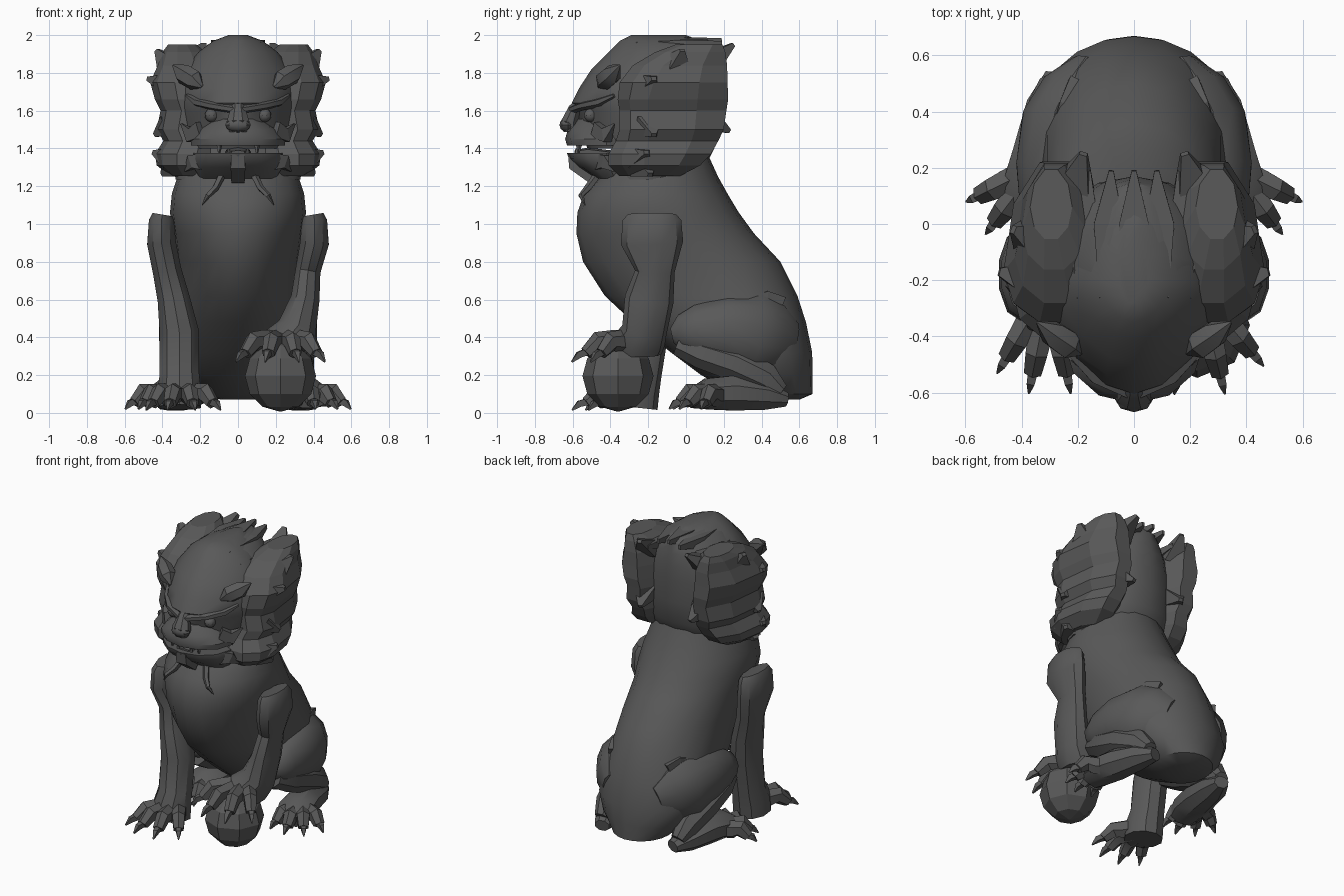
import bpy, bmesh, math
from mathutils import Vector

stone = bpy.data.materials.new("dark stone")
stone.diffuse_color = (0.1, 0.1, 0.1, 1)
Y, Z = Vector((0, 1, 0)), Vector((0, 0, 1))


def loft(name, rings, flat=False):
    """Skin a list of equal point rings and cap both ends."""
    bm = bmesh.new()
    vr = [[bm.verts.new(p) for p in r] for r in rings]
    n = len(vr[0])
    for a, b in zip(vr, vr[1:]):
        for i in range(n):
            j = (i + 1) % n
            bm.faces.new((a[i], a[j], b[j], b[i]))
    bm.faces.new(vr[0])
    bm.faces.new(vr[-1])
    bmesh.ops.recalc_face_normals(bm, faces=bm.faces)
    me = bpy.data.meshes.new(name)
    bm.to_mesh(me)
    bm.free()
    me.materials.append(stone)
    ob = bpy.data.objects.new(name, me)
    bpy.context.collection.objects.link(ob)
    ob["flat"] = flat
    return ob


def egg(z, yf, yc, yb, w, n=20, power=1.0, x0=0.0):
    """Horizontal ring: front y, widest y, back y, half width; power > 1 points the front."""
    pts = []
    for i in range(n):
        t = 2 * math.pi * i / n
        c, s = math.cos(t), math.sin(t)
        p = power if s < 0 else 1
        x = w * math.copysign(abs(c) ** p, c)
        s = math.copysign(abs(s) ** p, s)
        pts.append((x0 + x, yc + s * ((yb - yc) if s > 0 else (yc - yf)), z))
    return pts


def tube(name, path, n=8, ref=Z, sx=1, flat=False):
    """Tube along (x, y, z, side radius, other radius) points."""
    c = [Vector((p[0] * sx, p[1], p[2])) for p in path]
    rings = []
    for i, p in enumerate(path):
        t = (c[min(i + 1, len(c) - 1)] - c[max(i - 1, 0)]).normalized()
        u = ref.cross(t).normalized()
        v = t.cross(u)
        rings.append([c[i] + u * p[3] * math.cos(a) + v * p[4] * math.sin(a)
                      for a in (2 * math.pi * (k + .5) / n for k in range(n))])
    return loft(name, rings, flat)


def ball(name, loc, r, scale=(1, 1, 1), seg=8, rings=6, flat=False):
    rr = [[(loc[0] + scale[0] * r * math.sin(b) * math.cos(2 * math.pi * k / seg),
            loc[1] + scale[1] * r * math.sin(b) * math.sin(2 * math.pi * k / seg),
            loc[2] - scale[2] * r * math.cos(b)) for k in range(seg)]
          for b in (max(.03, min(math.pi - .03, math.pi * i / rings)) for i in range(rings + 1))]
    return loft(name, rr, flat)


def paw(name, hub, angles, reach, drop, sx=1):
    """Four knuckled, clawed toes fanned round a hub; angle 0 faces front."""
    x, y, z = hub
    for a, k in zip(angles, (.93, 1, 1, .93)):
        dx, dy = math.sin(math.radians(a)), -math.cos(math.radians(a))
        at = lambda f, h, w, e: (x + dx * reach * k * f, y + dy * reach * k * f, z + h, w, e)
        tube(name + "_toe", [at(.15, .01, .055, .06), at(.45, .015 + drop * .15, .05, .06),
                             at(.62, .025 + drop * .35, .045, .055),
                             at(.8, -.02 + drop * .7, .036, .035)], 6, sx=sx)
        tube(name + "_claw", [at(.76, -.01 + drop * .65, .026, .026),
                              at(.9, -.02 + drop * .85, .02, .024),
                              at(1, -.05 + drop, .004, .006)], 4, sx=sx, flat=True)


# Torso, from the rump to the neck
loft("body", [egg(*r) for r in [
    (.07, .36, .50, .60, .09), (.10, .27, .46, .67, .19), (.20, .08, .42, .67, .29),
    (.32, -.08, .38, .668, .345), (.48, -.28, .30, .635, .345), (.62, -.43, .20, .59, .325),
    (.80, -.545, .05, .50, .325), (.95, -.58, -.10, .36, .345), (1.06, -.575, -.15, .28, .36),
    (1.16, -.54, -.17, .22, .35), (1.25, -.46, -.17, .17, .32), (1.36, -.38, -.15, .12, .28)]])

# Straight front leg and its paw
tube("straight_front_leg", [
    (-.40, -.18, 1.05, .055, .13), (-.405, -.18, 1.02, .07, .155), (-.405, -.18, .90, .08, .165),
    (-.375, -.17, .75, .08, .11), (-.34, -.19, .60, .09, .125), (-.31, -.21, .42, .11, .115),
    (-.31, -.24, .20, .11, .11), (-.31, -.27, .12, .12, .13), (-.31, -.28, .03, .12, .13)], 10, Y)
paw("straight_paw", (-.30, -.22, .085), (-31, -11, 11, 35), .39, -.02)

# Raised front leg, paw and stone ball
tube("raised_front_leg", [
    (.40, -.18, 1.05, .055, .13), (.405, -.18, 1.02, .07, .155), (.405, -.18, .90, .08, .165),
    (.37, -.165, .75, .07, .105), (.355, -.195, .60, .08, .13), (.31, -.22, .44, .11, .12),
    (.26, -.25, .38, .13, .14), (.25, -.25, .31, .11, .12)], 10, Y)
paw("raised_paw", (.23, -.23, .37), (-42, -13, 14, 40), .385, -.05)
ball("stone_ball", (.225, -.36, .195), .188, seg=8, rings=6, flat=True)

for s in (-1, 1):
    # Hind leg: thigh, shin, foot
    tube("thigh", [(.17, .56, .36, .06, .12), (.21, .47, .39, .125, .19), (.25, .36, .41, .155, .22),
                   (.28, .20, .435, .145, .185), (.29, .05, .43, .12, .145),
                   (.29, -.03, .42, .09, .10), (.29, -.075, .41, .03, .04)], 12, sx=s)
    tube("shin", [(.29, -.04, .37, .07, .07), (.30, .08, .32, .10, .09), (.31, .26, .26, .10, .10),
                  (.30, .42, .18, .08, .09), (.29, .50, .11, .05, .05)], 8, sx=s)
    tube("hind_foot", [(.27, .53, .07, .05, .04), (.30, .42, .09, .09, .08), (.33, .25, .105, .11, .10),
                       (.36, .12, .10, .12, .09), (.38, .02, .07, .10, .05)], 8, sx=s)
    paw("hind_paw", (.35, .2, .08), (-12, 12, 37, 64), .295, -.01, s)
    tube("hip_lock", [(.20, .50, .58, .05, .05), (.24, .42, .62, .04, .035), (.29, .33, .61, .004, .004)],
         4, sx=s, flat=True)

# Mane core and wedge-shaped skull
loft("mane", [egg(*r, 16) for r in [
    (1.235, -.42, -.20, .04, .33), (1.30, -.40, -.18, .10, .34), (1.40, -.36, -.15, .15, .34),
    (1.55, -.34, -.14, .17, .33), (1.70, -.36, -.14, .17, .33), (1.80, -.36, -.14, .17, .29),
    (1.88, -.36, -.14, .16, .24), (1.95, -.34, -.12, .15, .16), (1.98, -.30, -.1, .12, .09)]])
loft("skull", [egg(*r, 16, 1.2) for r in [
    (1.40, -.52, -.25, .0, .27), (1.50, -.57, -.25, .0, .29), (1.60, -.57, -.25, .0, .31),
    (1.64, -.605, -.25, .0, .31), (1.72, -.565, -.25, .0, .31), (1.82, -.50, -.2, .05, .28),
    (1.91, -.41, -.2, .08, .21), (1.97, -.35, -.2, .08, .13), (2.0, -.29, -.2, .0, .05)]])

# Crown ridges running backwards over the head
for x, z in ((0, 1.95), (-.09, 1.935), (.09, 1.935), (-.18, 1.87), (.18, 1.87)):
    tube("crown_lock", [(x * .6, -.42, z - .11, .02, .02), (x * .9, -.25, z, .06, .04),
                        (x, 0, z, .075, .055), (x * .9, .19, z + .02, .012, .02)], 4, flat=True)

for s in (-1, 1):
    # Side mane: one full faceted lobe with a stepped, jagged outline
    # rows: height, front, widest, back, inner x, outer x
    loft("side_mane", [egg(z, yf, yc, yb, (xo - xi) / 2, 10, 1, s * (xo + xi) / 2)
                       for z, yf, yc, yb, xi, xo in [
        (1.255, -.36, -.22, -.02, .16, .36), (1.31, -.42, -.22, .09, .12, .43),
        (1.37, -.42, -.22, .15, .10, .44), (1.44, -.38, -.20, .19, .10, .395),
        (1.50, -.36, -.20, .22, .10, .43), (1.60, -.36, -.20, .235, .09, .41),
        (1.66, -.37, -.20, .245, .09, .44), (1.75, -.36, -.17, .24, .09, .465),
        (1.84, -.29, -.12, .235, .12, .425), (1.91, -.17, -.02, .22, .17, .40),
        (1.95, -.06, .06, .20, .22, .37)]], True)
    # Pointed lock tips breaking the outline
    for x, y, z, dx, dy, dz in ((.36, -.05, 1.84, .07, .03, .08), (.36, -.2, 1.74, .12, .03, .03),
                                (.36, -.2, 1.52, .08, .03, -.05), (.36, -.24, 1.35, .09, .03, .03),
                                (.34, -.22, 1.30, .06, .03, -.04), (.22, .12, 1.85, -.04, .13, .10),
                                (.22, .12, 1.55, -.03, .11, -.06)):
        tube("lock_tip", [(x, y, z, .10, .08), (x + dx, y + dy, z + dz, .02, .015)], 4, sx=s, flat=True)

    # Ear
    tube("ear", [(.19, -.46, 1.725, .01, .01), (.23, -.43, 1.76, .055, .055),
                 (.29, -.39, 1.795, .05, .055), (.345, -.35, 1.84, .005, .005)], 6, sx=s)
    # Eye, brow and cheek tufts
    ball("eye", (.14 * s, -.505, 1.575), .036, seg=10, rings=8)
    tube("brow", [(.015, -.60, 1.605, .025, .02), (.13, -.54, 1.625, .035, .022),
                  (.21, -.45, 1.645, .035, .025), (.27, -.38, 1.68, .01, .01)], 6, sx=s)
    tube("cheek_tuft", [(.19, -.47, 1.50, .05, .06), (.25, -.42, 1.47, .04, .05),
                        (.30, -.38, 1.53, .005, .005)], 4, sx=s, flat=True)
    tube("jaw_tuft", [(.18, -.45, 1.33, .05, .06), (.24, -.42, 1.33, .04, .05),
                      (.28, -.38, 1.28, .005, .005)], 4, sx=s, flat=True)
    # Fangs and chin whiskers
    tube("upper_fang", [(.10, -.565, 1.44, .022, .022), (.10, -.57, 1.365, .004, .004)], 5, Y, s)
    tube("lower_fang", [(.05, -.58, 1.34, .02, .02), (.05, -.58, 1.40, .005, .005)], 5, Y, s)
    tube("chin_whisker", [(.08, -.46, 1.27, .022, .022), (.12, -.52, 1.19, .018, .02),
                          (.16, -.555, 1.15, .015, .015), (.19, -.535, 1.10, .003, .003)], 5, Y, s)

# Muzzle, nose and open lower jaw
loft("upper_muzzle", [egg(*r, 12) for r in [
    (1.415, -.63, -.42, -.25, .25), (1.45, -.64, -.42, -.25, .25),
    (1.50, -.625, -.42, -.25, .21), (1.555, -.58, -.42, -.25, .14)]])
tube("nose", [(0, -.54, 1.65, .03, .03), (0, -.59, 1.61, .04, .035), (0, -.615, 1.54, .065, .05),
              (0, -.61, 1.49, .05, .04)], 8, Y)
ball("nose_tip", (0, -.625, 1.525), .045, (1.5, 1, .9), 8, 6)
loft("lower_jaw", [egg(*r, 12) for r in [
    (1.24, -.48, -.38, -.25, .20), (1.30, -.57, -.40, -.25, .235), (1.345, -.62, -.42, -.25, .24),
    (1.375, -.63, -.42, -.25, .235)]])
tube("chin", [(0, -.60, 1.37, .05, .035), (0, -.595, 1.31, .055, .04), (0, -.50, 1.235, .05, .03)], 4, Y, flat=True)
tube("tongue", [(0, -.40, 1.37, .08, .02), (0, -.52, 1.385, .07, .02), (0, -.59, 1.38, .04, .01)], 6)

# Smooth the soft parts, keep creases sharp
bpy.ops.object.select_all(action='DESELECT')
for ob in bpy.context.collection.objects:
    if not ob["flat"]:
        ob.select_set(True)
        bpy.context.view_layer.objects.active = ob
bpy.ops.object.shade_smooth_by_angle(angle=math.radians(35))
